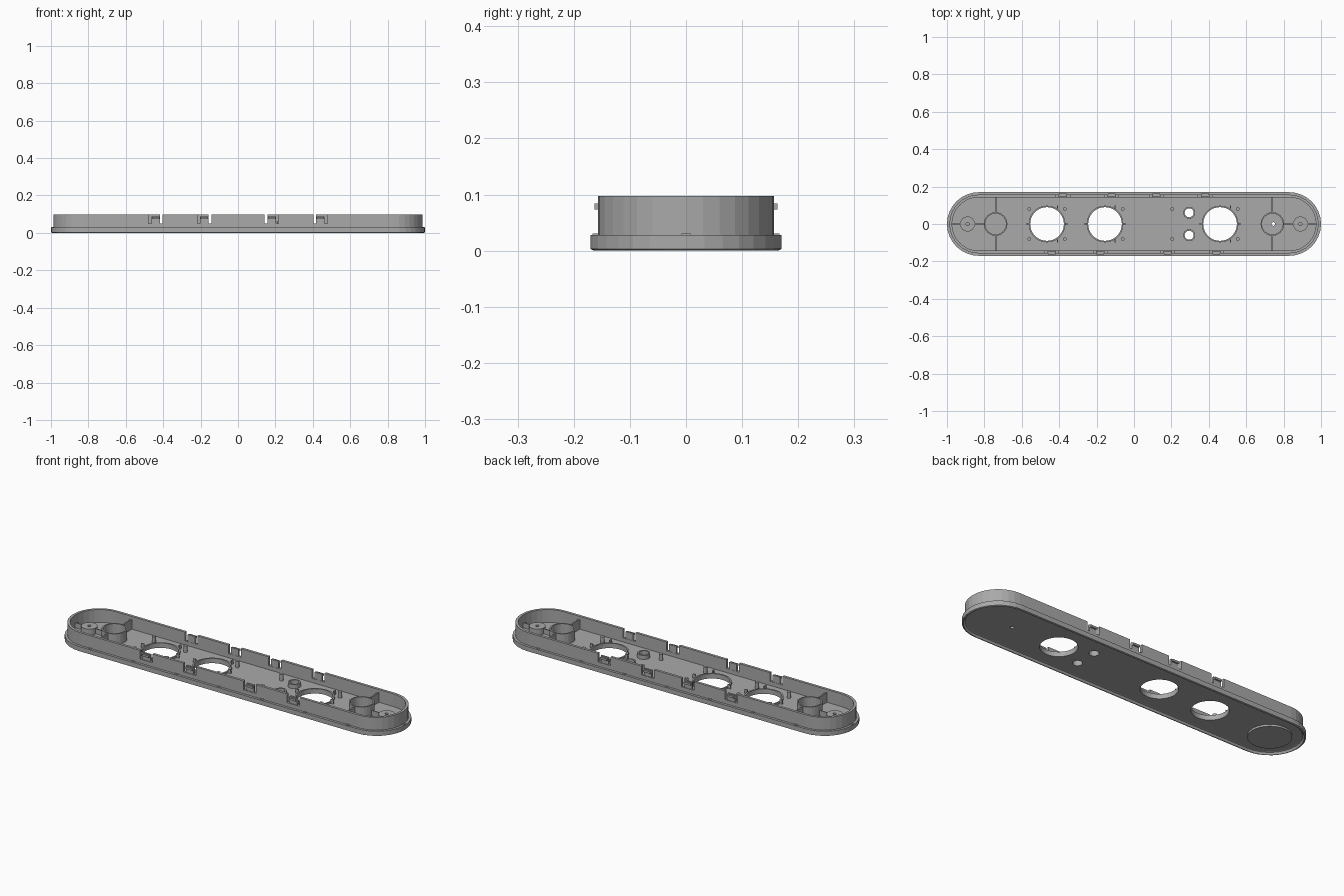
import bpy, bmesh, math
from mathutils import Matrix

if "Cube" in bpy.data.objects:
    bpy.data.objects.remove(bpy.data.objects["Cube"])

grey = bpy.data.materials.new("plain grey")
grey.use_nodes = True
grey.diffuse_color = (0.4, 0.4, 0.4, 1)
grey.node_tree.nodes["Principled BSDF"].inputs["Base Color"].default_value = (0.4, 0.4, 0.4, 1)


def finish(name, bm):
    bmesh.ops.recalc_face_normals(bm, faces=bm.faces)
    mesh = bpy.data.meshes.new(name)
    bm.to_mesh(mesh)
    bm.free()
    mesh.materials.append(grey)
    ob = bpy.data.objects.new(name, mesh)
    bpy.context.collection.objects.link(ob)
    return ob


def add_loft(bm, profile, x=0, y=0, straight=0, n=12, closed=False):
    """Sweep (radius, z) points round a circle, or a stadium if straight > 0."""
    if straight:
        spots = [(straight * s, s * math.pi / 2 - math.pi / 2 + (0 if s > 0 else math.pi)
                  - (math.pi / 2 if s > 0 else -math.pi / 2) + math.pi * i / n)
                 for s in (1, -1) for i in range(n + 1)]
    else:
        spots = [(0, math.pi * i / n) for i in range(2 * n)]
    rings = [[bm.verts.new((x + c + r * math.cos(a), y + r * math.sin(a), z))
              for c, a in spots] for r, z in profile]
    m = len(spots)
    for k in range(len(rings) if closed else len(rings) - 1):
        a, b = rings[k], rings[(k + 1) % len(rings)]
        for i in range(m):
            j = (i + 1) % m
            bm.faces.new((a[i], a[j], b[j], b[i]))
    if not closed:
        bm.faces.new(rings[0])
        bm.faces.new(rings[-1])


def add_box(bm, x, y, z0, z1, w, d):
    mat = Matrix.Translation((x, y, (z0 + z1) / 2)) @ Matrix.Diagonal((w, d, z1 - z0, 1))
    bmesh.ops.create_cube(bm, size=1, matrix=mat)


def tube(bm, x, y, outer, inner, z0, z1, n=12):
    add_loft(bm, [(outer, z0), (outer, z1), (inner, z1), (inner, z0)], x, y, n=n, closed=True)


FLOOR = 0.028
BIG = [-0.465, -0.155, 0.46]
SMALL = [(0.295, 0.06), (0.295, -0.06)]
CLIPS = [(s * x, y) for s in (1, -1) for x, y in ((0.44, -1), (0.18, -1), (0.38, 1), (0.12, 1))]

# Tray: recessed underside, flange, upright wall and floor
bm = bmesh.new()
add_loft(bm, [(0.15, 0.012), (0.155, 0.01), (0.16, 0.002), (0.164, 0), (0.17, 0.003),
              (0.17, FLOOR), (0.157, FLOOR), (0.157, 0.097), (0.143, 0.097), (0.143, FLOOR)],
         straight=0.83, n=16)
tray = finish("tray", bm)

# Openings in the floor and clip notches in the wall
bm = bmesh.new()
for x in BIG:
    add_loft(bm, [(0.09, -0.1), (0.09, 0.2)], x, n=20)
for x, y in SMALL:
    add_loft(bm, [(0.024, -0.1), (0.024, 0.2)], x, y)
add_loft(bm, [(0.01, -0.1), (0.01, 0.2)], 0.745, n=6)
for x, side in CLIPS:
    add_box(bm, x, side * 0.15, 0.05, 0.2, 0.075, 0.05)
cutter = finish("opening_cutter", bm)
cutter.hide_render = True
mod = tray.modifiers.new("openings", "BOOLEAN")
mod.operation = "DIFFERENCE"
mod.solver = "EXACT"
mod.object = cutter
bpy.context.view_layer.update()
cut = bpy.data.meshes.new_from_object(tray.evaluated_get(bpy.context.evaluated_depsgraph_get()))
tray.modifiers.clear()
tray.data = cut
bpy.data.objects.remove(cutter)

# Collars round the openings
bm = bmesh.new()
for x in BIG:
    tube(bm, x, 0, 0.098, 0.09, FLOOR - 0.002, 0.038, n=20)
for x, y in SMALL:
    tube(bm, x, y, 0.032, 0.024, FLOOR - 0.002, 0.05)
finish("opening_collars", bm)

# Little fins on the large collars
bm = bmesh.new()
for x in BIG:
    for s in (1, -1):
        add_box(bm, x + s * 0.105, 0, FLOOR - 0.002, 0.05, 0.016, 0.006)
        add_box(bm, x + 0.055, s * 0.09, FLOOR - 0.002, 0.05, 0.006, 0.016)
finish("collar_fins", bm)

# Mounting pins
bm = bmesh.new()
for x in (-0.56, -0.37, -0.06, 0.205, 0.555):
    for y in (0.08, -0.08):
        add_loft(bm, [(0.01, FLOOR - 0.002), (0.01, 0.062)], x, y, n=6)
finish("mounting_pins", bm)

# Cups, screw bosses and ribs at both ends
for name, s in (("left", 1), ("right", -1)):
    bm = bmesh.new()
    tube(bm, s * 0.74, 0, 0.063, 0.056, FLOOR - 0.002, 0.085)
    finish(name + "_cup", bm)
    bm = bmesh.new()
    tube(bm, s * 0.89, 0, 0.04, 0.009, FLOOR - 0.002, 0.06)
    finish(name + "_screw_boss", bm)
    bm = bmesh.new()
    for side in (1, -1):
        add_box(bm, s * 0.74, side * 0.103, FLOOR - 0.002, 0.08, 0.008, 0.084)
    add_box(bm, s * 0.826, 0, FLOOR - 0.002, 0.055, 0.05, 0.006)
    add_box(bm, s * 0.952, 0, FLOOR - 0.002, 0.055, 0.046, 0.006)
    finish(name + "_ribs", bm)

# Snap clips standing in the wall notches, with outward hooks
bm = bmesh.new()
for x, side in CLIPS:
    add_box(bm, x, side * 0.149, 0.045, 0.088, 0.045, 0.01)
    add_box(bm, x, side * 0.157, 0.073, 0.084, 0.04, 0.013)
finish("snap_clips", bm)

# Small locating pads on the flange
bm = bmesh.new()
for i in range(-3, 4):
    for side in (1, -1):
        add_box(bm, i * 0.257, side * 0.161, FLOOR - 0.002, FLOOR + 0.003, 0.016, 0.012)
for s in (1, -1):
    add_box(bm, s * 0.99, 0, FLOOR - 0.002, FLOOR + 0.003, 0.012, 0.016)
finish("flange_pads", bm)

# Round foot under one end
bm = bmesh.new()
add_loft(bm, [(0.105, 0.002), (0.105, 0.014)], -0.83, n=20)
finish("round_foot", bm)
